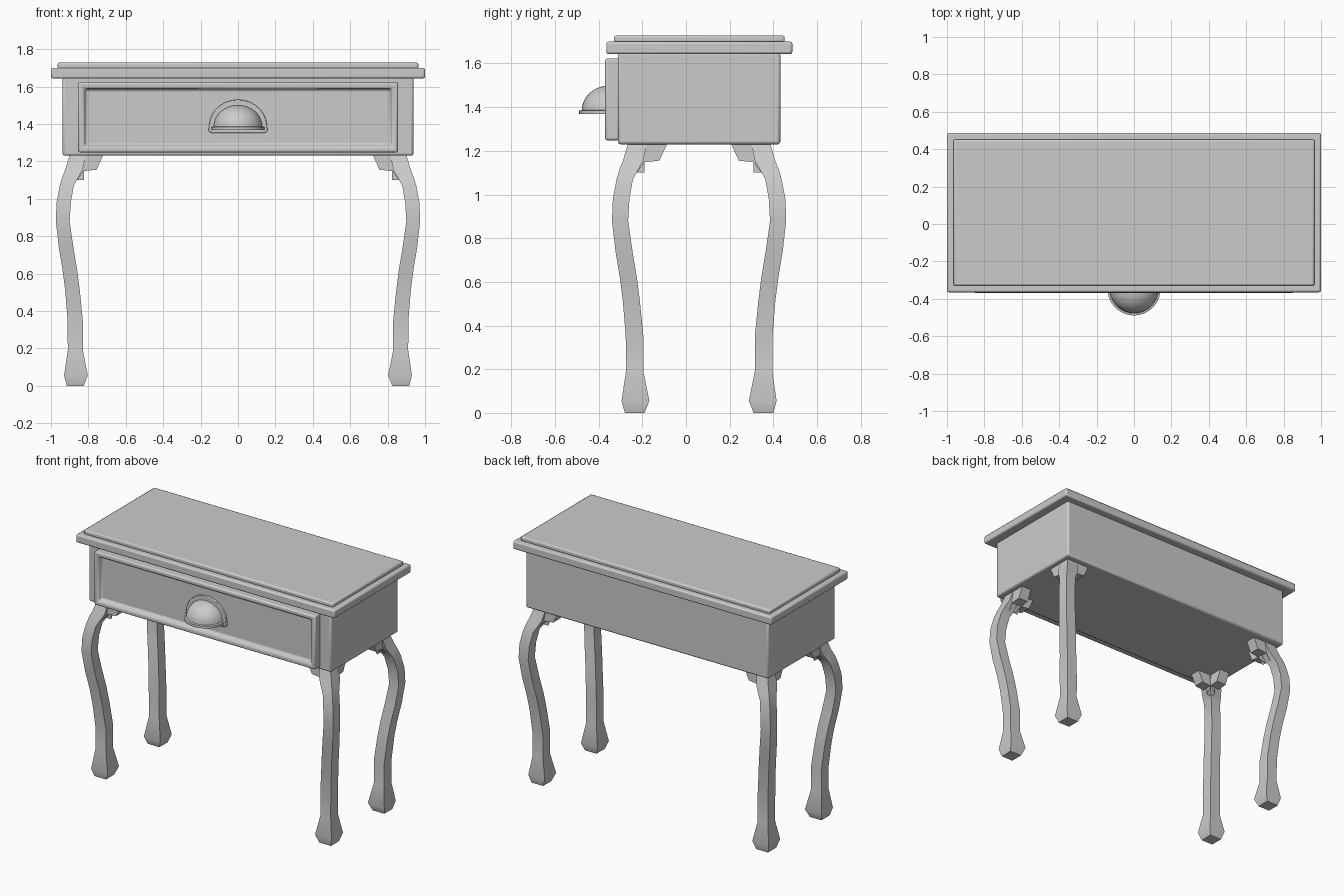
import bpy, bmesh, math
from mathutils import Vector, Matrix

cube = bpy.data.objects.get("Cube")
if cube:
    bpy.data.objects.remove(cube, do_unlink=True)

paint = bpy.data.materials.new("plain_grey")
paint.use_nodes = True
GREY = (0.6, 0.6, 0.6, 1)
paint.diffuse_color = GREY
paint.node_tree.nodes["Principled BSDF"].inputs["Base Color"].default_value = GREY

MID_Y = 0.06  # depth centre of the table, without the handle


def finish(name, bm, bevel=0, angle=35):
    """Turn a bmesh into a shaded object with an optional edge bevel."""
    bmesh.ops.recalc_face_normals(bm, faces=bm.faces)
    mesh = bpy.data.meshes.new(name)
    bm.to_mesh(mesh)
    bm.free()
    mesh.materials.append(paint)
    obj = bpy.data.objects.new(name, mesh)
    bpy.context.collection.objects.link(obj)
    if bevel:
        mod = obj.modifiers.new("Bevel", 'BEVEL')
        mod.width, mod.segments = bevel, 2
        mod.limit_method = 'ANGLE'
    bpy.ops.object.select_all(action='DESELECT')
    obj.select_set(True)
    bpy.context.view_layer.objects.active = obj
    bpy.ops.object.shade_smooth_by_angle(angle=math.radians(angle))
    return obj


def box_mesh(lo, hi):
    bm = bmesh.new()
    lo, hi = Vector(lo), Vector(hi)
    bmesh.ops.create_cube(bm, size=1, matrix=Matrix.Translation((lo + hi) / 2)
                          @ Matrix.Diagonal((*(hi - lo), 1)))
    return bm


def box(name, lo, hi, bevel):
    return finish(name, box_mesh(lo, hi), bevel)


# Stepped top and body
box("top_lower_slab", (-1, -0.365, 1.643), (1, 0.487, 1.7), 0.01)
box("top_upper_slab", (-0.965, -0.33, 1.695), (0.965, 0.452, 1.728), 0.01)
box("body", (-0.938, -0.312, 1.23), (0.938, 0.432, 1.65), 0.012)

# Drawer front with a raised frame and a recessed panel
bm = box_mesh((-0.855, -0.37, 1.248), (0.855, -0.305, 1.623))
front = min(bm.faces, key=lambda f: f.calc_center_median().y)
bmesh.ops.inset_individual(bm, faces=[front], thickness=0.045)
bmesh.ops.inset_individual(bm, faces=[front], thickness=0.012, depth=-0.03)
finish("drawer_front", bm, 0.01)

# Handle back plate: an arch with rounded lower corners
bm = bmesh.new()
arch = [(0.155 * math.cos(math.pi * i / 20), 1.385 + 0.145 * math.sin(math.pi * i / 20))
        for i in range(21)]
outline = arch + [(-0.16, 1.365), (-0.145, 1.352), (0.145, 1.352), (0.16, 1.365)]
plate = bm.faces.new([bm.verts.new((x, -0.335, z)) for x, z in outline])
moved = bmesh.ops.extrude_face_region(bm, geom=[plate])["geom"]
bmesh.ops.translate(bm, vec=(0, -0.02, 0),
                    verts=[v for v in moved if isinstance(v, bmesh.types.BMVert)])
finish("handle_plate", bm, 0.004)

# Cup handle: rim and hollow dome profile, turned through half a circle
quarter = [math.pi / 2 * i / 8 for i in range(9)]
dome = [(0.13 * math.cos(a), 1.387 + 0.113 * math.sin(a)) for a in quarter]
hollow = [(0.115 * math.cos(a), 1.387 + 0.098 * math.sin(a)) for a in reversed(quarter)]
profile = hollow + [(0.115, 1.368), (0.142, 1.368), (0.142, 1.384)] + dome
bm = bmesh.new()
verts = [bm.verts.new((r, -0.347, z)) for r, z in profile]
edges = [bm.edges.new(pair) for pair in zip(verts, verts[1:])]
bmesh.ops.spin(bm, geom=verts + edges, cent=(0, -0.347, 0), axis=(0, 0, 1),
               angle=-math.pi, steps=18)
bmesh.ops.remove_doubles(bm, verts=bm.verts, dist=0.0005)
finish("cup_handle", bm)

# Curved legs: square sections (height, inner, outer), mirrored to four corners
SECTIONS = [(0, 0.825, 0.915), (0.055, 0.803, 0.93), (0.19, 0.83, 0.91),
            (0.35, 0.83, 0.911), (0.51, 0.846, 0.924), (0.62, 0.86, 0.938),
            (0.74, 0.88, 0.958), (0.88, 0.9, 0.974), (0.98, 0.894, 0.97),
            (1.07, 0.878, 0.953), (1.12, 0.85, 0.938), (1.155, 0.83, 0.924),
            (1.235, 0.815, 0.9)]
DEPTH_SHIFT = -0.575


def mirrored(name, bm, angle=35):
    obj = finish(name, bm, angle=angle)
    obj.location.y = MID_Y
    obj.modifiers.new("Mirror", 'MIRROR').use_axis = (True, True, False)
    return obj


bm = bmesh.new()
rings = []
for z, a, b in SECTIONS:
    c, d = a + DEPTH_SHIFT, b + DEPTH_SHIFT
    rings.append([bm.verts.new((x, y, z)) for x, y in ((a, c), (b, c), (b, d), (a, d))])
for low, high in zip(rings, rings[1:]):
    for i in range(4):
        j = (i + 1) % 4
        bm.faces.new((low[i], low[j], high[j], high[i]))
bm.faces.new(rings[0])
bm.faces.new(rings[-1])
mirrored("legs", bm)

# Slanted brackets running inwards from the leg tops, one along each side
BRACKET = [(0.86, 1.235), (0.72, 1.235), (0.757, 1.155), (0.825, 1.148), (0.86, 1.1)]
for name, along_x in (("long_side_brackets", True), ("short_side_brackets", False)):
    bm = bmesh.new()
    ends = []
    for across in (0.824, 0.9):
        points = [(u, across) if along_x else (across, u) for u, z in BRACKET]
        ends.append([bm.verts.new((x, y + DEPTH_SHIFT, z))
                     for (x, y), (u, z) in zip(points, BRACKET)])
    bm.faces.new(ends[0])
    bm.faces.new(ends[1])
    for i in range(len(BRACKET)):
        j = (i + 1) % len(BRACKET)
        bm.faces.new((ends[0][i], ends[0][j], ends[1][j], ends[1][i]))
    mirrored(name, bm, 20)
